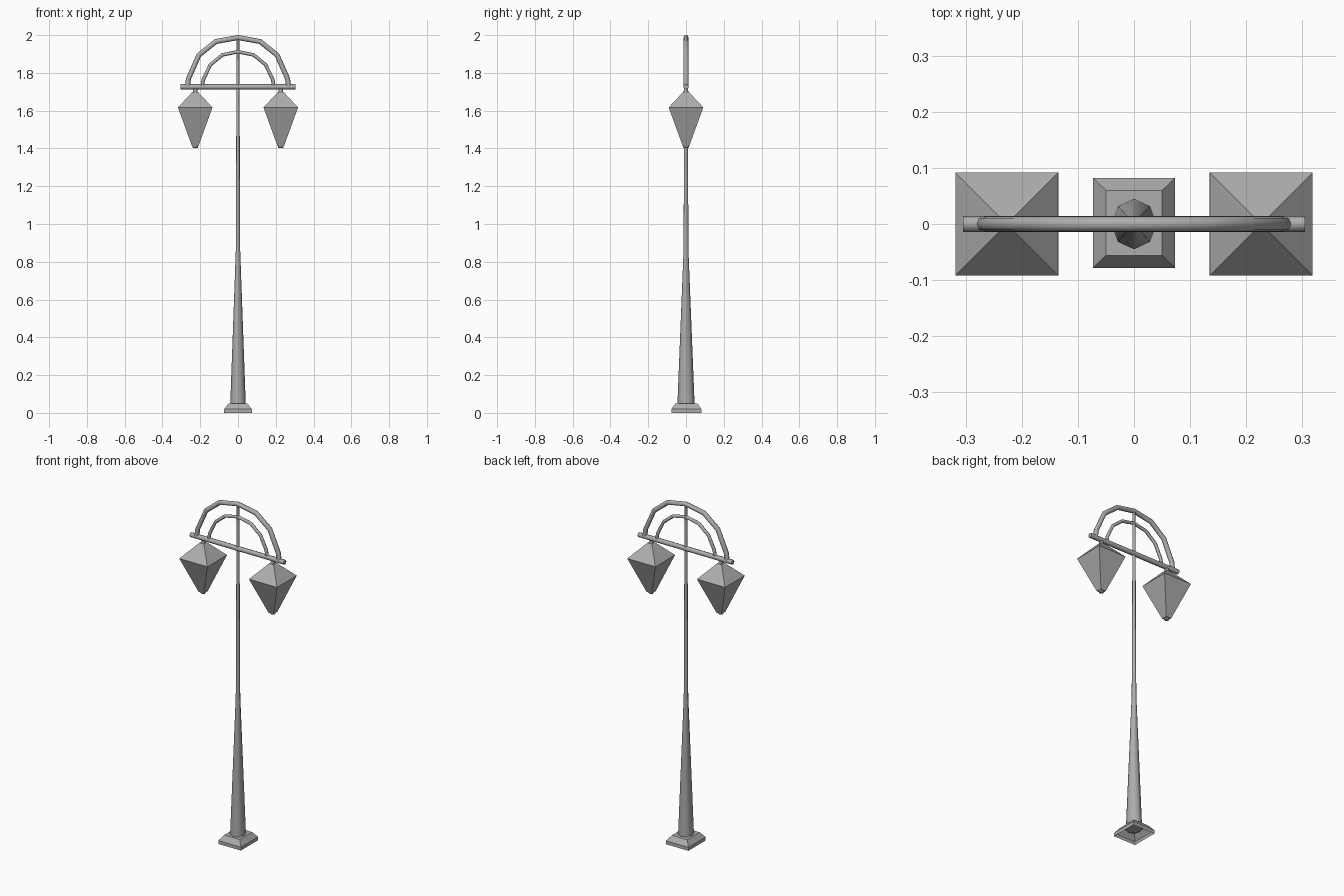
import bpy, bmesh, math
from mathutils import Vector

cube = bpy.data.objects.get("Cube")
if cube:
    bpy.data.objects.remove(cube, do_unlink=True)

metal = bpy.data.materials.new("grey_metal")
metal.use_nodes = True
grey = (0.42, 0.42, 0.42, 1)
metal.diffuse_color = grey
metal.node_tree.nodes["Principled BSDF"].inputs["Base Color"].default_value = grey


def skin(name, rings, smooth=False, caps=(True, True)):
    """Join equal-sized rings of points into one tube."""
    bm = bmesh.new()
    loops = [[bm.verts.new(p) for p in ring] for ring in rings]
    n = len(loops[0])
    for a, b in zip(loops, loops[1:]):
        for i in range(n):
            j = (i + 1) % n
            bm.faces.new((a[i], a[j], b[j], b[i]))
    if caps[0]:
        bm.faces.new(loops[0][::-1])
    if caps[1]:
        bm.faces.new(loops[-1])
    bmesh.ops.recalc_face_normals(bm, faces=bm.faces)
    mesh = bpy.data.meshes.new(name)
    bm.to_mesh(mesh)
    bm.free()
    mesh.materials.append(metal)
    obj = bpy.data.objects.new(name, mesh)
    bpy.context.collection.objects.link(obj)
    if smooth:
        bpy.ops.object.select_all(action="DESELECT")
        obj.select_set(True)
        bpy.context.view_layer.objects.active = obj
        bpy.ops.object.shade_smooth_by_angle(angle=math.radians(50))
    return obj


def level_ring(x, y, z, rx, ry, sides, turn=0):
    steps = [turn + math.tau * i / sides for i in range(sides)]
    return [(x + rx * math.cos(a), y + ry * math.sin(a), z) for a in steps]


def rect_ring(x, y, z, hx, hy):
    r = math.sqrt(2)
    return level_ring(x, y, z, hx * r, hy * r, 4, math.pi / 4)


def tube(name, path, radius, sides=8):
    """Round tube along a path in the xz plane."""
    pts = [Vector((x, 0, z)) for x, z in path]
    rings = []
    for i, p in enumerate(pts):
        before = pts[max(i - 1, 0)]
        after = pts[min(i + 1, len(pts) - 1)]
        t = (after - before).normalized()
        side = Vector((-t.z, 0, t.x))
        rings.append([p + radius * (side * math.cos(a) + Vector((0, 1, 0)) * math.sin(a))
                      for a in (math.tau * k / sides for k in range(sides))])
    return skin(name, rings, smooth=True)


def arch(name, half, radius):
    """Mirror half an arch, listed from its foot to its crown."""
    return tube(name, half + [(-x, z) for x, z in half[-2::-1]], radius)


# Hollow plinth with bevelled shoulders
skin("plinth", [rect_ring(0, 0.002, z, hx, hy) for z, hx, hy in
                ((0, 0.073, 0.08), (0.02, 0.073, 0.08), (0.05, 0.05, 0.058))],
     caps=(False, True))

# Tapered post
skin("post", [level_ring(0, 0, z, r * 0.9, r, 8, math.pi / 2) for z, r in
              ((0.035, 0.045), (0.06, 0.045), (0.86, 0.013), (1.98, 0.008))],
     smooth=True)

# Cross bar and arches
tube("cross_bar", [(-0.305, 1.726), (0.305, 1.726)], 0.014)
arch("outer_arch", [(0.268, 1.726), (0.262, 1.77), (0.207, 1.894),
                    (0.117, 1.966), (0, 1.987)], 0.0135)
arch("inner_arch", [(0.19, 1.726), (0.184, 1.765), (0.146, 1.843),
                    (0.083, 1.895), (0, 1.912)], 0.0095)

# Hanging lanterns
for side, x in (("left", 0.2265), ("right", -0.2265)):
    skin(side + "_lantern", [rect_ring(x, 0, z, h, h) for z, h in
                             ((1.412, 0.017), (1.617, 0.0915), (1.7, 0.014))])
    skin(side + "_hanger", [level_ring(x, 0, z, r, r, 8) for z, r in
                            ((1.69, 0.014), (1.705, 0.012), (1.725, 0.008))], smooth=True)
    skin(side + "_finial", [level_ring(x, 0, z, r, r, 8) for z, r in
                            ((1.402, 0.011), (1.408, 0.015), (1.42, 0.015))])
